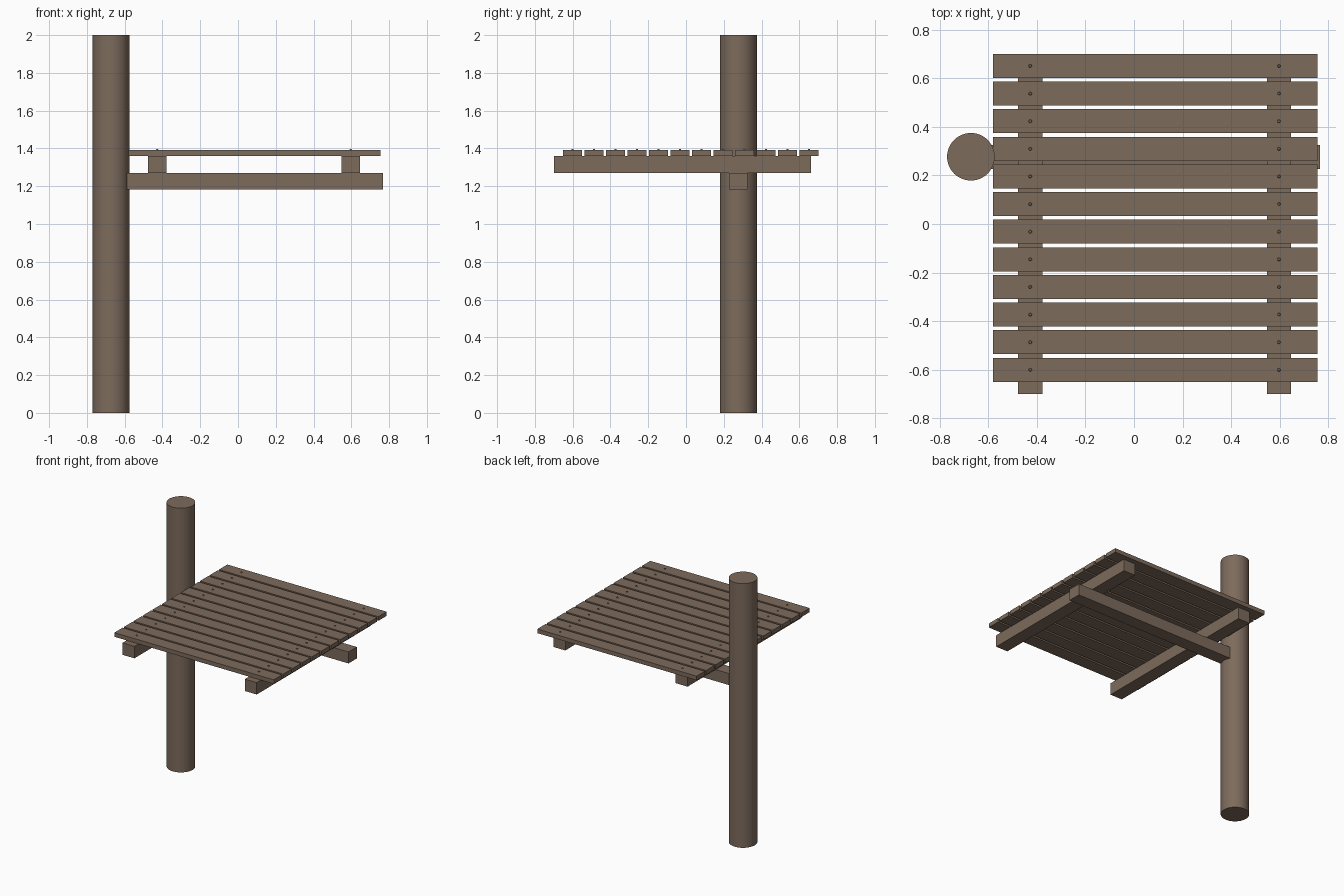
import bpy, math

if "Cube" in bpy.data.objects:
    bpy.data.objects.remove(bpy.data.objects["Cube"])

wood = bpy.data.materials.new("weathered brown wood")
wood.diffuse_color = (0.205, 0.147, 0.107, 1)
wood.use_nodes = True
wood.node_tree.nodes["Principled BSDF"].inputs["Base Color"].default_value = wood.diffuse_color


def finish(name):
    ob = bpy.context.object
    ob.name = name
    ob.data.materials.append(wood)
    return ob


def box(name, x0, x1, y0, y1, z0, z1):
    bpy.ops.mesh.primitive_cube_add(size=1, location=((x0 + x1) / 2, (y0 + y1) / 2, (z0 + z1) / 2))
    ob = finish(name)
    ob.scale = (x1 - x0, y1 - y0, z1 - z0)
    bpy.ops.object.transform_apply(location=False, rotation=False, scale=True)
    return ob


# Round upright post
bpy.ops.mesh.primitive_cylinder_add(vertices=48, radius=0.098, depth=2, location=(-0.672, 0.277, 1))
finish("post")
bpy.ops.object.shade_smooth_by_angle(angle=math.radians(30))

# Beam cantilevered from the post
box("support_beam", -0.588, 0.767, 0.227, 0.326, 1.183, 1.27)

# Two joists lying across the beam
joists = {"left": -0.4275, "right": 0.597}
for side, x in joists.items():
    box(side + "_joist", x - 0.05, x + 0.05, -0.70, 0.663, 1.27, 1.36)

# Deck planks, each fixed with a nail over both joists
for i in range(12):
    y = 0.651 - i * 0.1138
    box(f"plank_{i + 1}", -0.58, 0.755, y - 0.0495, y + 0.0495, 1.36, 1.391)
    for side, x in joists.items():
        bpy.ops.mesh.primitive_cone_add(vertices=12, radius1=0.008, radius2=0.005, depth=0.008,
                                        location=(x, y, 1.392))
        finish(f"{side}_nail_{i + 1}")
